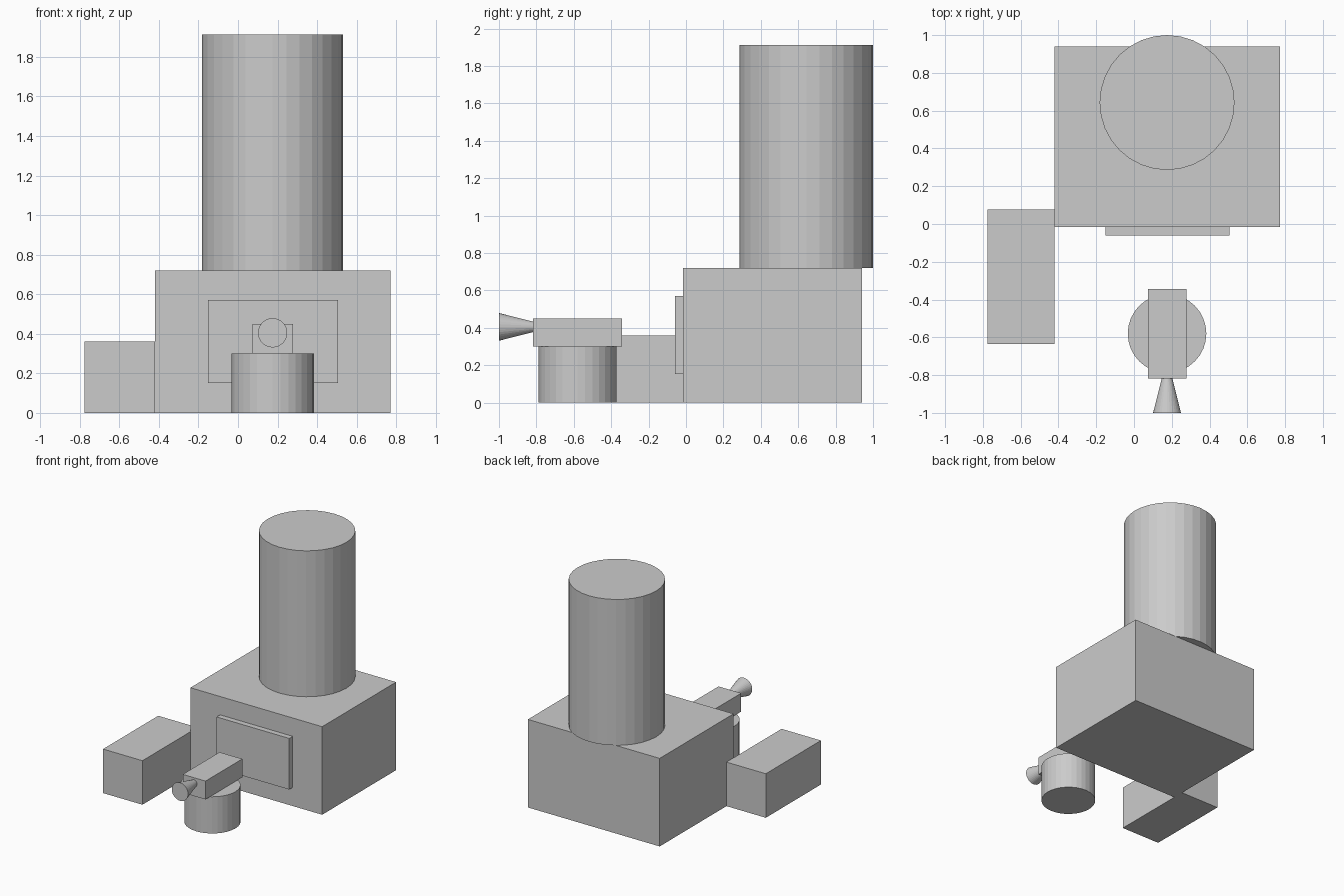
import bpy
from math import radians

cube = bpy.data.objects.get("Cube")
if cube:
    bpy.data.objects.remove(cube, do_unlink=True)

# Single plain grey for every part
grey = bpy.data.materials.new("plain_grey")
grey.use_nodes = True
colour = (0.6, 0.6, 0.6, 1)
grey.diffuse_color = colour
grey.node_tree.nodes["Principled BSDF"].inputs["Base Color"].default_value = colour


def finish(name):
    obj = bpy.context.object
    obj.name = obj.data.name = name
    obj.data.materials.append(grey)
    return obj


def box(name, low, high):
    """Box spanning two opposite corners."""
    centre = [(a + b) / 2 for a, b in zip(low, high)]
    bpy.ops.mesh.primitive_cube_add(size=1, location=centre)
    obj = finish(name)
    obj.scale = [b - a for a, b in zip(low, high)]
    bpy.ops.object.transform_apply(location=False, rotation=False, scale=True)
    return obj


def drum(name, x, y, radius, bottom, top):
    """Upright flat-sided cylinder between two heights."""
    bpy.ops.mesh.primitive_cylinder_add(
        vertices=32, radius=radius, depth=top - bottom,
        location=(x, y, (bottom + top) / 2))
    return finish(name)


axis_x = 0.175

# Building with its tall tower and front panel
box("main_block", (-0.42, -0.015, 0), (0.772, 0.94, 0.72))
drum("tower", axis_x, 0.643, 0.357, 0.72, 1.913)
box("front_panel", (-0.152, -0.06, 0.152), (0.505, -0.015, 0.57))

# Low annex at the side
box("side_annex", (-0.776, -0.635, 0), (-0.42, 0.077, 0.36))

# Pedestal carrying a bar with a flared nozzle
drum("pedestal", axis_x, -0.58, 0.208, 0, 0.3)
box("pedestal_bar", (0.073, -0.818, 0.3), (0.279, -0.343, 0.45))
bpy.ops.mesh.primitive_cone_add(
    vertices=32, radius1=0.074, radius2=0.028, depth=0.182,
    location=(axis_x, -0.909, 0.405), rotation=(radians(-90), 0, 0))
finish("nozzle")
